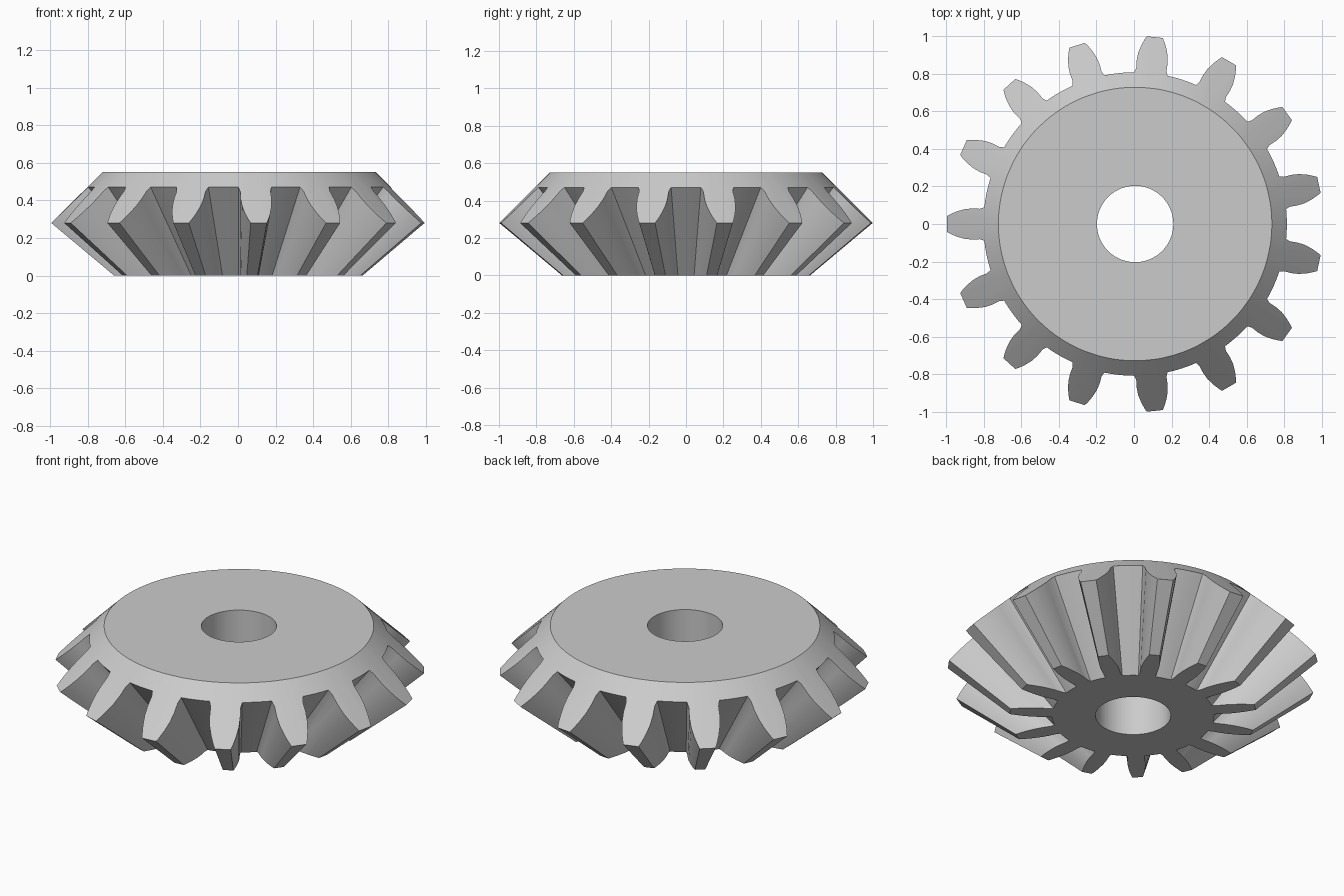
import bpy
import bmesh
from math import sin, cos, pi, radians

cube = bpy.data.objects.get("Cube")
if cube:
    bpy.data.objects.remove(cube, do_unlink=True)

TEETH = 15
PITCH = 2 * pi / TEETH
TOP_R, TOP_Z = 0.727, 0.55      # flat top disc
TIP_Z = 0.28                    # height of the tooth tips, at radius 1
APEX = 0.556                    # cone apex depth below the base
BORE = 0.203
CENTRE_X = 0.006

# Half tooth profile on the back cone: radius, half width
FLANK = [(0.807, 0.089), (0.83, 0.081), (0.87, 0.083), (0.91, 0.079),
         (0.95, 0.067), (0.98, 0.054), (1.0, 0.043)]
ROOT_STEPS = 4


def tooth_outline():
    """Polar points (radius, angle) of one tooth and the gap after it."""
    half = [(r, w / r) for r, w in FLANK]
    points = [(r, -a) for r, a in half] + [(r, a) for r, a in reversed(half)]
    root_r, root_a = half[0]
    gap = PITCH - 2 * root_a
    points += [(root_r, root_a + gap * i / ROOT_STEPS) for i in range(1, ROOT_STEPS)]
    return points


def back_cone_z(r):
    return TOP_Z - (r - TOP_R) * (TOP_Z - TIP_Z) / (1 - TOP_R)


def ring(bm, points):
    return [bm.verts.new((CENTRE_X + r * cos(a), r * sin(a), z)) for r, a, z in points]


def bridge(bm, upper, lower):
    n = len(upper)
    for i in range(n):
        j = (i + 1) % n
        bm.faces.new((upper[i], lower[i], lower[j], upper[j]))


# Outline of all teeth, with one tooth pointing to -x
outline = [(r, a + pi + k * PITCH) for k in range(TEETH) for r, a in tooth_outline()]
rim = [(r, a, back_cone_z(r)) for r, a in outline]
# Teeth taper towards the cone apex and end on the base plane
base = [(r * APEX / (z + APEX), a, 0) for r, a, z in rim]

bm = bmesh.new()
rings = [ring(bm, p) for p in (
    [(BORE, a, TOP_Z) for r, a in outline],
    [(TOP_R, a, TOP_Z) for r, a in outline],
    rim,
    base,
    [(BORE, a, 0) for r, a in outline])]
for upper, lower in zip(rings, rings[1:] + rings[:1]):
    bridge(bm, upper, lower)
bmesh.ops.recalc_face_normals(bm, faces=bm.faces)

mesh = bpy.data.meshes.new("bevel_gear")
bm.to_mesh(mesh)
bm.free()

# Plain grey metal
grey = bpy.data.materials.new("light_grey")
grey.use_nodes = True
colour = (0.6, 0.6, 0.6, 1)
grey.diffuse_color = colour
grey.node_tree.nodes["Principled BSDF"].inputs["Base Color"].default_value = colour
mesh.materials.append(grey)

gear = bpy.data.objects.new("bevel_gear", mesh)
bpy.context.collection.objects.link(gear)
bpy.ops.object.select_all(action='DESELECT')
gear.select_set(True)
bpy.context.view_layer.objects.active = gear
bpy.ops.object.shade_smooth_by_angle(angle=radians(20))
